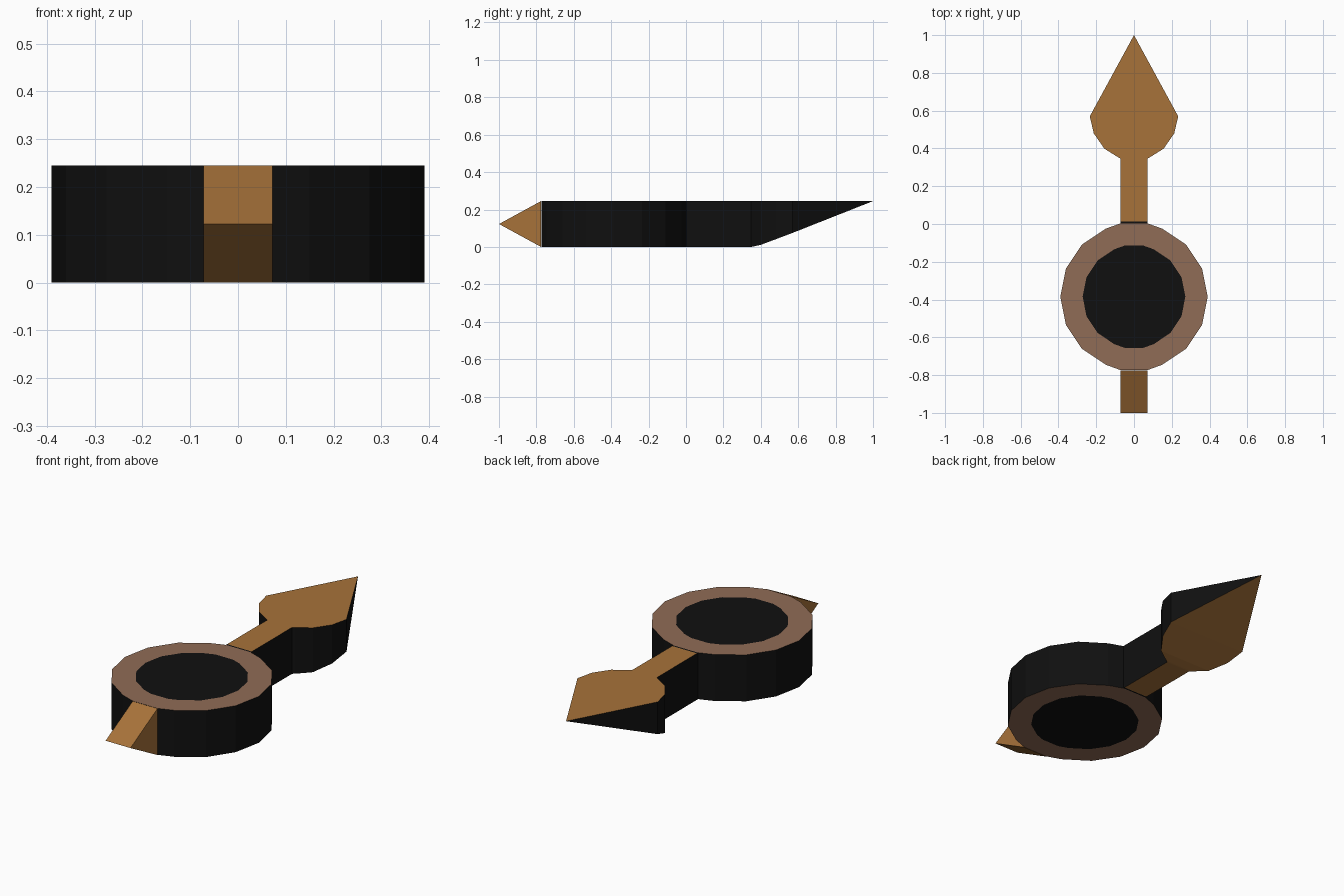
import bpy, bmesh, math

if "Cube" in bpy.data.objects:
    bpy.data.objects.remove(bpy.data.objects["Cube"])

H = 0.245          # thickness of the whole piece
CY = -0.385        # ring centre
W = 0.0725         # half width of neck and tail


def material(name, col):
    m = bpy.data.materials.new(name)
    m.diffuse_color = (*col, 1)
    m.use_nodes = True
    m.node_tree.nodes["Principled BSDF"].inputs["Base Color"].default_value = m.diffuse_color
    return m


black = material("black", (0.005, 0.005, 0.005))
tan = material("tan wood", (0.39, 0.17, 0.042))
brown = material("dull brown", (0.28, 0.15, 0.092))


def finish(name, bm, mats):
    bmesh.ops.remove_doubles(bm, verts=bm.verts, dist=1e-5)
    bmesh.ops.recalc_face_normals(bm, faces=bm.faces)
    me = bpy.data.meshes.new(name)
    bm.to_mesh(me)
    bm.free()
    for m in mats:
        me.materials.append(m)
    ob = bpy.data.objects.new(name, me)
    bpy.context.collection.objects.link(ob)
    return ob


def loft(name, rows, mats, rule):
    """Sections (y, half width, bottom z, top z) joined along y."""
    bm = bmesh.new()
    secs = [[bm.verts.new(p) for p in ((-w, y, b), (w, y, b), (w, y, t), (-w, y, t))]
            for y, w, b, t in rows]
    for i, (a, c) in enumerate(zip(secs, secs[1:])):
        for k in range(4):
            f = bm.faces.new((a[k], a[(k + 1) % 4], c[(k + 1) % 4], c[k]))
            f.material_index = rule(i, k)
    bm.faces.new(secs[0])
    bm.faces.new(secs[-1])
    bmesh.ops.dissolve_degenerate(bm, dist=1e-5, edges=bm.edges)
    return finish(name, bm, mats)


# Neck and pointed head: tan top and underside, black sides and seam strip
loft("pointer_arm", [
    (0.003, W, 0, H), (0.012, W, 0, H), (0.347, W, 0, H), (0.354, 0.085, 0.001, H),
    (0.399, 0.157, 0.011, H), (0.48, 0.213, 0.041, H),
    (0.57, 0.234, 0.075, H), (1.0, 0, H, H)],
    [black, tan], lambda i, k: 1 if i > 0 and k in (0, 2) else 0)

# Wedge tail, all tan
loft("tail_wedge", [(-1.0, W, H / 2, H / 2), (-0.775, W, 0, H)],
     [tan], lambda i, k: 0)

# Round hub: black wall, brown rims, black centre discs
outline = []
for i in range(16):
    a = math.tau * i / 16
    x, y = 0.39 * math.cos(a), 0.39 * math.sin(a)
    if i in (4, 12):   # flat facets where neck and tail join
        s = 1 if i == 4 else -1
        outline += [(s * W, s * 0.388), (-s * W, s * 0.388)]
    else:
        outline.append((x, y))

bm = bmesh.new()
n = len(outline)


def loop(scale, z):
    return [bm.verts.new((x * scale, CY + y * scale, z)) for x, y in outline]


def bridge(a, b, mat):
    for i in range(n):
        j = (i + 1) % n
        bm.faces.new((a[i], a[j], b[j], b[i])).material_index = mat


loops = [loop(0.697, 0), loop(1, 0), loop(1, H), loop(0.697, H)]
for a, b, mat in zip(loops, loops[1:], (1, 0, 1)):
    bridge(a, b, mat)
bm.faces.new(loops[0])
bm.faces.new(loops[3])
finish("round_hub", bm, [black, brown])
